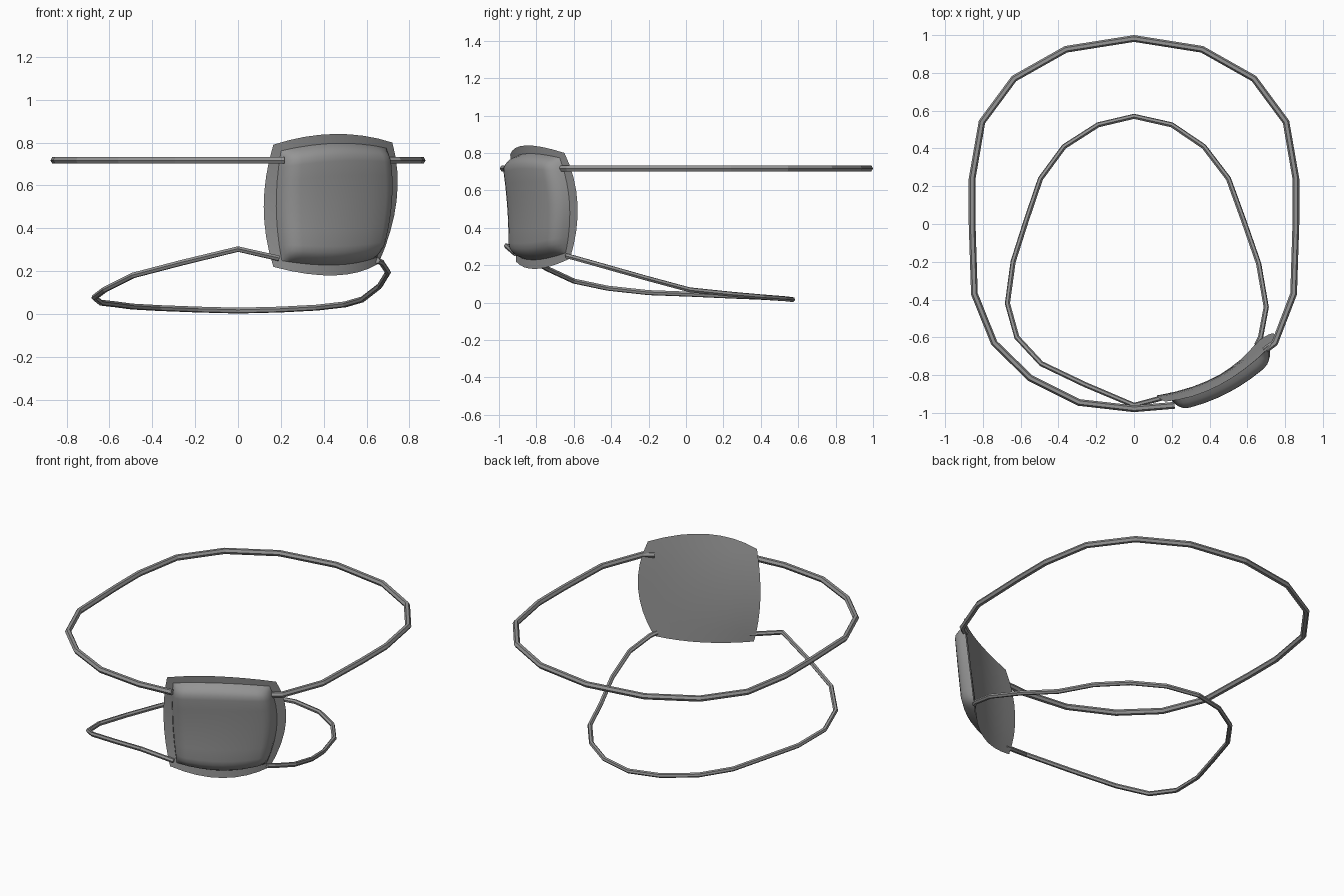
import bpy, math
from mathutils import Vector

if "Cube" in bpy.data.objects:
    bpy.data.objects.remove(bpy.data.objects["Cube"])

grey = bpy.data.materials.new("grey")
grey.diffuse_color = (0.3, 0.3, 0.3, 1)
grey.use_nodes = True
grey.node_tree.nodes["Principled BSDF"].inputs["Base Color"].default_value = grey.diffuse_color


def activate(ob):
    bpy.ops.object.select_all(action='DESELECT')
    ob.select_set(True)
    bpy.context.view_layer.objects.active = ob


def cord(name, points, radius):
    """Faceted tube along an open path."""
    cu = bpy.data.curves.new(name, 'CURVE')
    cu.dimensions = '3D'
    cu.bevel_depth = radius
    cu.bevel_resolution = 1
    cu.use_fill_caps = True
    sp = cu.splines.new('POLY')
    sp.points.add(len(points) - 1)
    for p, co in zip(sp.points, points):
        p.co = (*co, 1)
    sp.use_smooth = False
    ob = bpy.data.objects.new(name, cu)
    bpy.context.collection.objects.link(ob)
    cu.materials.append(grey)
    activate(ob)
    bpy.ops.object.convert(target='MESH')


# Patch control net: bottom, middle and top rows, left to right
NET = [[(0.165, -0.91, 0.22), (0.45, -0.80, 0.18), (0.655, -0.62, 0.235)],
       [(0.12, -0.91, 0.50), (0.47, -0.80, 0.52), (0.74, -0.58, 0.53)],
       [(0.165, -0.94, 0.79), (0.45, -0.855, 0.84), (0.72, -0.65, 0.80)]]


def weights(t):
    return (t * (t - 1) / 2, 1 - t * t, t * (t + 1) / 2)


def surface(u, v):
    p = Vector()
    for row, wv in zip(NET, weights(v)):
        for co, wu in zip(row, weights(u)):
            p += Vector(co) * wu * wv
    return p


def backing(s, t):
    return surface(s, t)


def cushion(s, t):
    # Padded front that rises steeply from its border to a plateau
    u, v = 0.85 * s, 0.86 * t
    rise = 1.0
    for d in (1 - abs(s), 1 - abs(t)):
        rise *= 1 - (1 - min(d / 0.28, 1)) ** 2
    a = 0.5 + 0.35 * u
    h = 0.004 + 0.072 * rise ** 0.8
    return surface(u, v) + Vector((math.sin(a), -math.cos(a), 0)) * h


def sheet(name, func, params):
    """Smooth grid sampled at the given parameters."""
    n = len(params)
    verts = [func(s, t) for t in params for s in params]
    faces = [(j * n + i, j * n + i + 1, (j + 1) * n + i + 1, (j + 1) * n + i)
             for j in range(n - 1) for i in range(n - 1)]
    me = bpy.data.meshes.new(name)
    me.from_pydata(verts, [], faces)
    me.materials.append(grey)
    ob = bpy.data.objects.new(name, me)
    bpy.context.collection.objects.link(ob)
    activate(ob)
    bpy.ops.object.shade_smooth_by_angle(angle=math.radians(60))


sheet("patch_backing", backing, [i / 4 - 1 for i in range(9)])
sheet("patch_cushion", cushion,
      [-1, -0.95, -0.88, -0.8, -0.7, -0.45, -0.2, 0, 0.2, 0.45, 0.7, 0.8, 0.88, 0.95, 1])

# Level upper cord, from the patch's right side round to its left side
half = [(0.845, -0.37), (0.857, 0), (0.857, 0.24), (0.805, 0.54), (0.635, 0.77), (0.36, 0.925)]
upper = [(0.69, -0.67), (0.745, -0.63)] + half + [(0, 0.982)]
upper += [(-x, y) for x, y in reversed(half)]
upper += [(-0.74, -0.63), (-0.55, -0.815), (-0.29, -0.945), (0, -0.978), (0.215, -0.96)]
cord("upper_cord", [(x, y, 0.717) for x, y in upper], 0.018)

# Sloping lower cord
cord("lower_cord", [
    (0.65, -0.64, 0.25), (0.67, -0.60, 0.24), (0.70, -0.44, 0.195), (0.66, -0.21, 0.13),
    (0.58, 0.02, 0.068), (0.50, 0.24, 0.045), (0.37, 0.41, 0.03), (0.20, 0.525, 0.021),
    (0, 0.57, 0.016), (-0.19, 0.525, 0.021), (-0.37, 0.41, 0.028), (-0.495, 0.24, 0.035),
    (-0.57, 0.02, 0.045), (-0.64, -0.20, 0.053), (-0.67, -0.42, 0.077), (-0.62, -0.60, 0.115),
    (-0.49, -0.74, 0.18), (-0.26, -0.85, 0.24), (0, -0.96, 0.303), (0.19, -0.91, 0.26)], 0.014)
